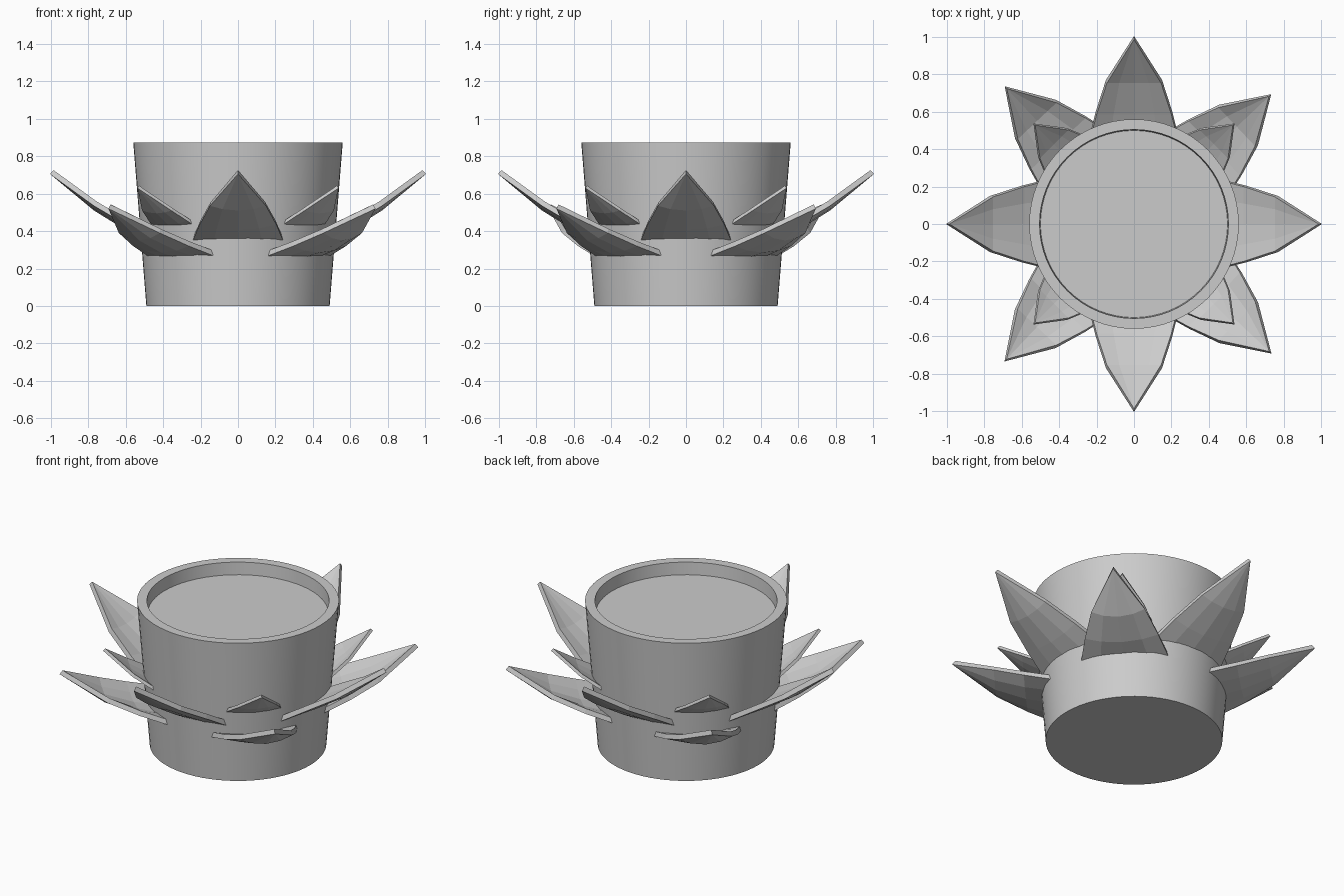
import bpy
import bmesh
import math

cube = bpy.data.objects.get("Cube")
if cube:
    bpy.data.objects.remove(cube, do_unlink=True)

GREY = (0.6, 0.6, 0.6, 1)
clay = bpy.data.materials.new("plain grey")
clay.use_nodes = True
clay.diffuse_color = GREY
bsdf = next(n for n in clay.node_tree.nodes if n.type == 'BSDF_PRINCIPLED')
bsdf.inputs["Base Color"].default_value = GREY
bsdf.inputs["Roughness"].default_value = 0.8


def make_object(name, bm):
    bmesh.ops.recalc_face_normals(bm, faces=bm.faces)
    mesh = bpy.data.meshes.new(name)
    bm.to_mesh(mesh)
    bm.free()
    mesh.materials.append(clay)
    obj = bpy.data.objects.new(name, mesh)
    bpy.context.collection.objects.link(obj)
    return obj


def smooth(obj, degrees):
    bpy.ops.object.select_all(action='DESELECT')
    obj.select_set(True)
    bpy.context.view_layer.objects.active = obj
    bpy.ops.object.shade_smooth_by_angle(angle=math.radians(degrees))


def lathe(name, profile, sides=64):
    """Revolve (radius, height) points and close both ends with a disc."""
    bm = bmesh.new()
    rings = []
    for r, z in profile:
        rings.append([bm.verts.new((r * math.cos(i * math.tau / sides),
                                    r * math.sin(i * math.tau / sides), z))
                      for i in range(sides)])
    for low, high in zip(rings, rings[1:]):
        for i in range(sides):
            j = (i + 1) % sides
            bm.faces.new((low[i], low[j], high[j], high[i]))
    bm.faces.new(rings[0])
    bm.faces.new(rings[-1])
    return make_object(name, bm)


def leaf(name, stations, tip, degrees, thickness):
    """Cupped pointed leaf; stations are (distance, height, half width, cup)."""
    bm = bmesh.new()
    rows = []
    for d, z, w, cup in stations:
        rows.append([bm.verts.new((d, s * w, z + cup * s * s))
                     for s in (-1, -0.55, 0, 0.55, 1)])
    for a, b in zip(rows, rows[1:]):
        for i in range(len(a) - 1):
            bm.faces.new((a[i], b[i], b[i + 1], a[i + 1]))
    point = bm.verts.new((tip[0], 0, tip[1]))
    last = rows[-1]
    for i in range(len(last) - 1):
        bm.faces.new((last[i], point, last[i + 1]))
    bm.normal_update()
    # Keep the upper side facing up so the thickness grows upwards
    if sum(f.normal.z for f in bm.faces) < 0:
        bmesh.ops.reverse_faces(bm, faces=bm.faces)
    mesh = bpy.data.meshes.new(name)
    bm.to_mesh(mesh)
    bm.free()
    mesh.materials.append(clay)
    obj = bpy.data.objects.new(name, mesh)
    bpy.context.collection.objects.link(obj)
    obj.rotation_euler.z = math.radians(degrees)
    solid = obj.modifiers.new("Thickness", 'SOLIDIFY')
    solid.thickness = thickness
    solid.offset = 1
    return obj


# Tapered pot with a rim and a shallow recessed top
pot = lathe("pot", [(0.49, 0), (0.56, 0.875), (0.505, 0.875), (0.5, 0.8)])
smooth(pot, 30)

# Four large raised leaves on the main axes
UPPER = [(0.44, 0.315, 0.245, 0.025), (0.6, 0.405, 0.205, 0.03),
         (0.77, 0.51, 0.15, 0.025)]
for n, angle in enumerate((0, 90, 180, 270)):
    leaf(f"upper_leaf_{n + 1}", UPPER, (1.005, 0.705), angle, 0.028)

# Four large low leaves on the diagonals
LOWER = [(0.44, 0.25, 0.245, 0.015), (0.6, 0.285, 0.205, 0.035),
         (0.77, 0.35, 0.15, 0.04)]
for n, angle in enumerate((43.4, 133.2, 226.7, 316.7)):
    leaf(f"lower_leaf_{n + 1}", LOWER, (1.01, 0.52), angle, 0.028)

# Four small leaves above the low ones
SMALL = [(0.46, 0.39, 0.165, 0.02), (0.53, 0.435, 0.145, 0.02),
         (0.615, 0.495, 0.11, 0.015)]
for n, angle in enumerate((45, 135, 225, 315)):
    leaf(f"small_leaf_{n + 1}", SMALL, (0.76, 0.63), angle, 0.018)
